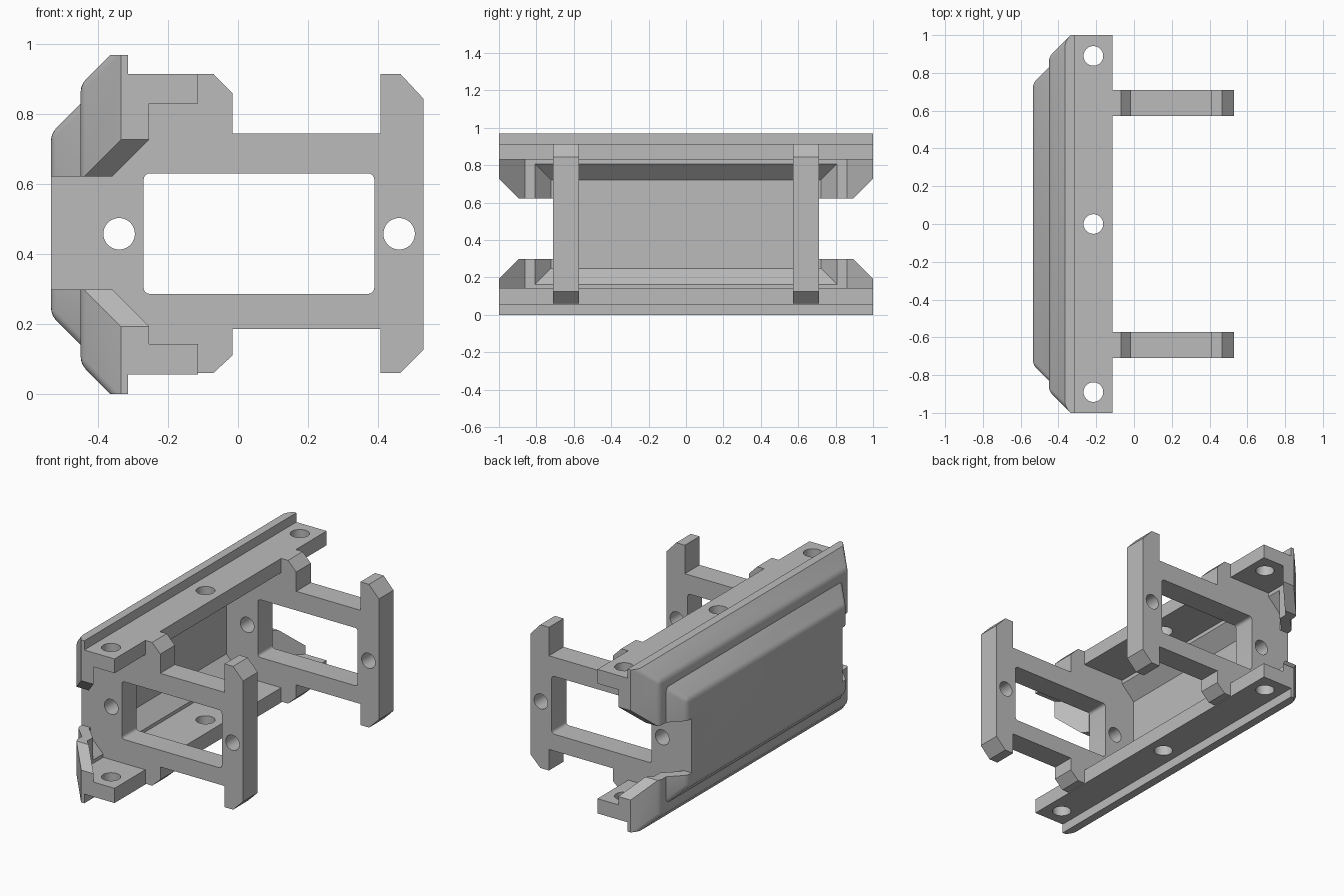
import bpy, bmesh, math
from mathutils import Vector

cube = bpy.data.objects.get("Cube")
if cube:
    bpy.data.objects.remove(cube, do_unlink=True)

grey = bpy.data.materials.new("plain_grey")
grey.use_nodes = True
grey.diffuse_color = (0.5, 0.5, 0.5, 1)
grey.node_tree.nodes["Principled BSDF"].inputs["Base Color"].default_value = (0.5, 0.5, 0.5, 1)

MID = 0.485       # height of the symmetry plane of the shell
HOLE_Z = 0.458    # height of the plate holes and window


def prism(name, axis, pts, lo, hi):
    """Extrude a 2D profile along an axis."""
    place = {"x": lambda a, b, d: (d, a, b),
             "y": lambda a, b, d: (a, d, b),
             "z": lambda a, b, d: (a, b, d)}[axis]
    bm = bmesh.new()
    face = bm.faces.new([bm.verts.new(place(a, b, lo)) for a, b in pts])
    new = bmesh.ops.extrude_face_region(bm, geom=[face])["geom"]
    verts = [v for v in new if isinstance(v, bmesh.types.BMVert)]
    bmesh.ops.translate(bm, verts=verts, vec=Vector(place(0, 0, hi - lo)))
    bmesh.ops.recalc_face_normals(bm, faces=bm.faces)
    mesh = bpy.data.meshes.new(name)
    bm.to_mesh(mesh)
    bm.free()
    mesh.materials.append(grey)
    obj = bpy.data.objects.new(name, mesh)
    bpy.context.collection.objects.link(obj)
    return obj


def combine(obj, other, op):
    """Apply a boolean and remove the helper."""
    mod = obj.modifiers.new("bool", "BOOLEAN")
    mod.operation, mod.object, mod.solver = op, other, "EXACT"
    deps = bpy.context.evaluated_depsgraph_get()
    mesh = bpy.data.meshes.new_from_object(obj.evaluated_get(deps))
    obj.modifiers.clear()
    obj.data = mesh
    bpy.data.objects.remove(other, do_unlink=True)
    return obj


def circle(cx, cy, r, n=40):
    return [(cx + r * math.cos(math.tau * i / n), cy + r * math.sin(math.tau * i / n))
            for i in range(n)]


def rounded_rect(x0, x1, z0, z1, r, n=5):
    pts = []
    corners = [(x1 - r, z1 - r), (x0 + r, z1 - r), (x0 + r, z0 + r), (x1 - r, z0 + r)]
    for k, (cx, cz) in enumerate(corners):
        for i in range(n):
            a = math.pi / 2 * (k + i / (n - 1))
            pts.append((cx + r * math.cos(a), cz + r * math.sin(a)))
    return pts


def mirrored(half, centre=0.0):
    """Close a half profile (x, offset) by mirroring its offsets."""
    return [(x, centre + d) for x, d in half] + [(x, centre - d) for x, d in reversed(half)]


def tapered(name, side, plan):
    """Solid with one outline from the side and another from above."""
    body = prism(name, "y", mirrored(side, MID), -1.2, 1.2)
    return combine(body, prism("plan", "z", mirrored(plan), -0.2, 1.2), "INTERSECT")


def soften_back(obj, width):
    """Round the edges around the rearmost face."""
    bm = bmesh.new()
    bm.from_mesh(obj.data)
    back = min(v.co.x for v in bm.verts) + 0.001
    edges = [e for e in bm.edges if any(v.co.x < back for v in e.verts)]
    bmesh.ops.bevel(bm, geom=edges, offset=width, segments=3, profile=0.5, affect="EDGES")
    bm.to_mesh(obj.data)
    bm.free()


def finish(obj):
    bpy.ops.object.select_all(action="DESELECT")
    obj.select_set(True)
    bpy.context.view_layer.objects.active = obj
    bpy.ops.object.shade_smooth_by_angle(angle=math.radians(25))


# Shell: flanges, lips and rails in one tapered body
shell = tapered("shell_with_rails",
                [(-0.45, 0.40), (-0.365, 0.485), (-0.315, 0.485), (-0.315, 0.43), (-0.115, 0.43)],
                [(-0.45, 0.885), (-0.335, 1.0), (-0.115, 1.0)])
soften_back(shell, 0.02)

# Raised back panel
panel = tapered("panel", [(-0.535, 0.26), (-0.42, 0.375)], [(-0.535, 0.745), (-0.42, 0.86)])
soften_back(panel, 0.02)
combine(shell, panel, "UNION")

# Open space between the rails, then the hollow behind the panel
space = prism("space", "z", mirrored([(-0.393, 0.861), (-0.233, 1.021), (0.1, 1.021)]), 0.143, 0.83)
combine(shell, space, "DIFFERENCE")
hollow = tapered("hollow", [(-0.478, 0.237), (-0.388, 0.327), (-0.3, 0.327)],
                 [(-0.478, 0.722), (-0.388, 0.812), (-0.3, 0.812)])
combine(shell, hollow, "DIFFERENCE")

# Flared notches at both ends
for s in (-1, 1):
    notch = prism("notch", "x", [(s * y, z) for y, z in [
        (0.71, 0.298), (0.895, 0.298), (1.015, 0.178), (1.015, 0.742), (0.895, 0.622), (0.71, 0.622)]],
        -0.8, 0.2)
    combine(shell, notch, "DIFFERENCE")

# Screw holes through the rails
for y in (-0.89, 0, 0.89):
    combine(shell, prism("screw", "z", circle(-0.215, y, 0.052), -0.2, 1.2), "DIFFERENCE")
finish(shell)

# Side plates with upright end, window and pivot holes
upper = [(0.53, 0.845), (0.465, 0.915), (0.408, 0.915), (0.408, 0.745), (-0.016, 0.745),
         (-0.016, 0.86), (-0.07, 0.915), (-0.115, 0.915), (-0.115, 0.84), (-0.4, 0.84),
         (-0.42, 0.82), (-0.505, 0.735)]
lower = [(x, 2 * MID - z) for x, z in reversed(upper)]
lower = [(x, 0.186 if abs(z - 0.225) < 0.001 and x > -0.1 else z) for x, z in lower]
lower = [(x, z - 0.0 if z > 0.06 else 0.06) for x, z in lower]
for name, y0 in (("front_plate", -0.71), ("back_plate", 0.572)):
    plate = prism(name, "y", upper + lower, y0, y0 + 0.138)
    cutters = [rounded_rect(-0.27, 0.39, 0.286, 0.631, 0.018),
               circle(-0.34, HOLE_Z, 0.045), circle(0.461, HOLE_Z, 0.045)]
    for outline in cutters:
        combine(plate, prism("cutter", "y", outline, y0 - 0.1, y0 + 0.3), "DIFFERENCE")
    finish(plate)
